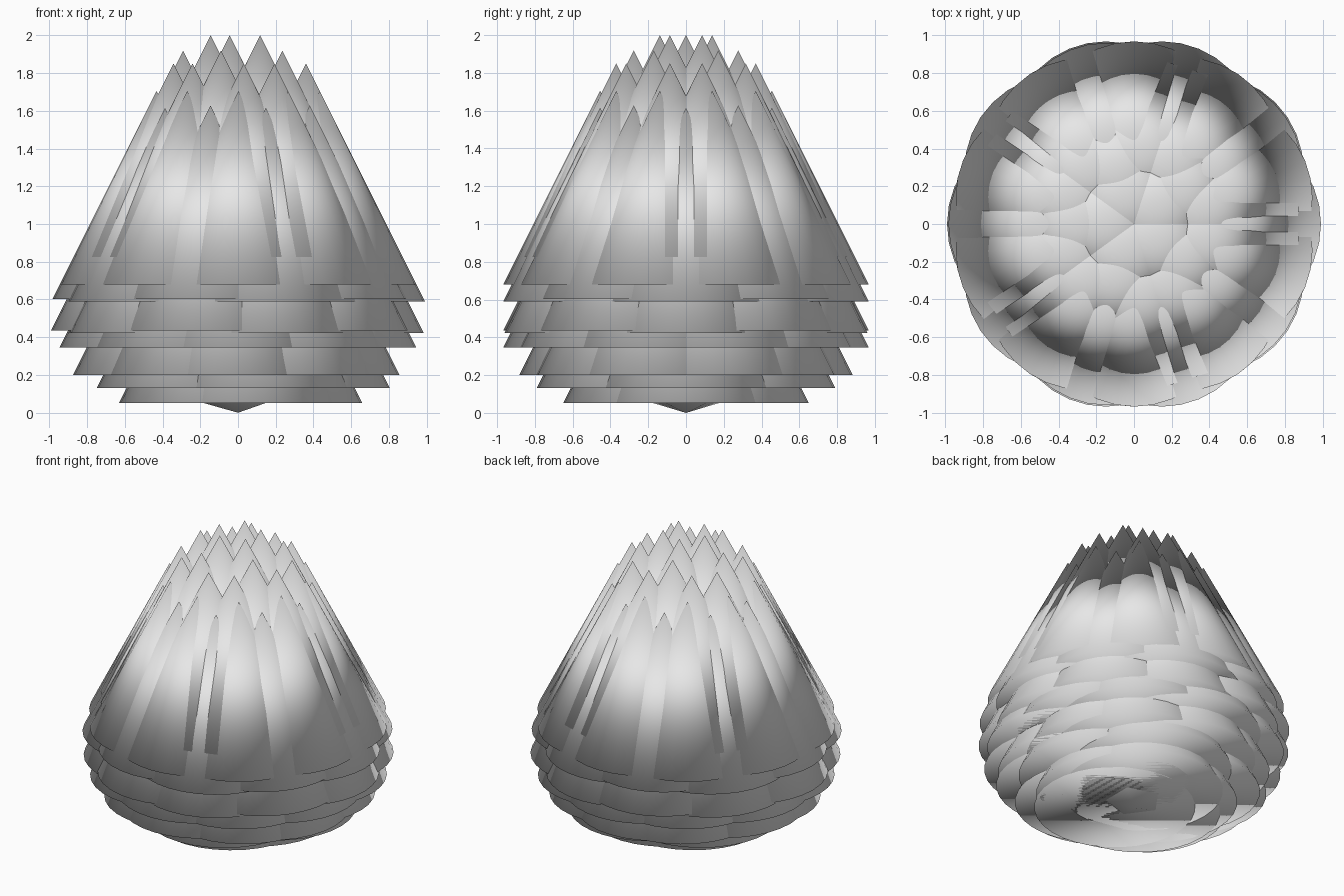
import bpy

if "Cube" in bpy.data.objects:
    bpy.data.objects.remove(bpy.data.objects["Cube"])

R = 0.5128            # core radius, also the base radius of each scale
H = 2 - 1.9005 * R    # scale height, so the highest tips reach z = 2

grey = bpy.data.materials.new("light_grey")
grey.diffuse_color = (0.8, 0.8, 0.8, 1)
grey.use_nodes = True
grey.node_tree.nodes["Principled BSDF"].inputs["Base Color"].default_value = grey.diffuse_color

# Round core, standing on its lower pole
bpy.ops.mesh.primitive_ico_sphere_add(subdivisions=2, radius=R, location=(0, 0, R))
core = bpy.context.object
core.name = "core"
core.data.materials.append(grey)
core.data.shade_smooth()

# One upright cone scale with its origin at the base centre
bpy.ops.mesh.primitive_cone_add(vertices=32, radius1=R, radius2=0, depth=H)
first = bpy.context.object
scale_mesh = first.data
scale_mesh.name = "scale"
for v in scale_mesh.vertices:
    v.co.z += H / 2
scale_mesh.materials.append(grey)
scale_mesh.shade_smooth()   # smooth across the rim as well
bpy.data.objects.remove(first)

# A scale on the centre of every core face
for face in core.data.polygons:
    scale = bpy.data.objects.new(f"scale_{face.index:02d}", scale_mesh)
    corners = [core.data.vertices[i].co for i in face.vertices]
    centre = (corners[0] + corners[1] + corners[2]) / 3
    scale.location = (centre.x, centre.y, centre.z + R)
    bpy.context.collection.objects.link(scale)
